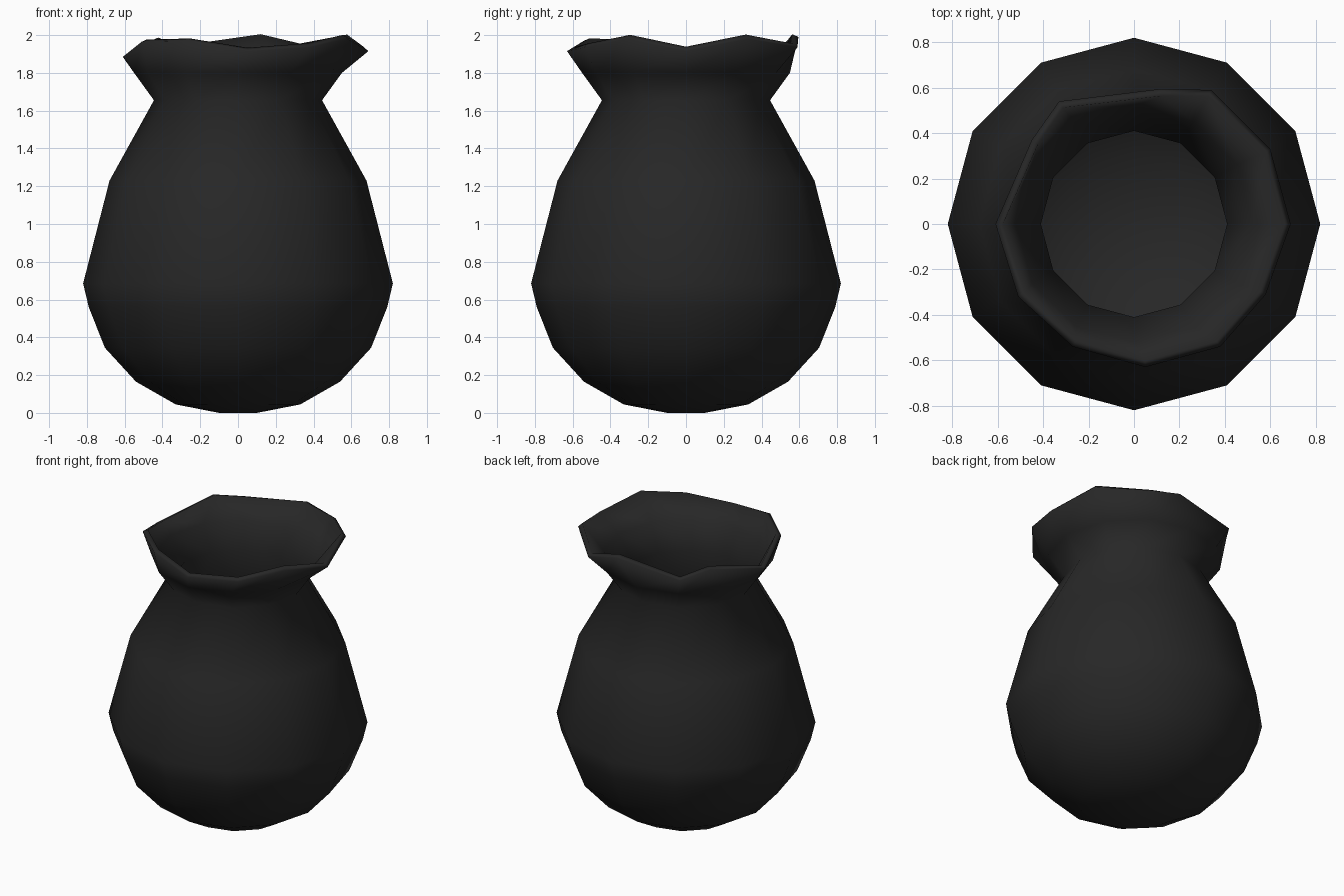
import bpy, bmesh, math

if "Cube" in bpy.data.objects:
    bpy.data.objects.remove(bpy.data.objects["Cube"])

N = 12

def circle(r, z):
    return [(r * math.cos(2 * math.pi * i / N), r * math.sin(2 * math.pi * i / N), z) for i in range(N)]

# Body profile from base to flared neck (radius, height)
profile = [(0.10, 0.0), (0.33, 0.045), (0.54, 0.165), (0.705, 0.345), (0.79, 0.56),
           (0.82, 0.685), (0.68, 1.23), (0.445, 1.655), (0.55, 1.80)]
rings = [circle(r, z) for r, z in profile]

# Uneven, floppy rim
rings.append([(0.69, 0, 1.915), (0.60, 0.33, 1.98), (0.34, 0.59, 1.935), (0.12, 0.595, 1.99),
              (-0.33, 0.54, 1.93), (-0.45, 0.37, 1.975), (-0.61, 0, 1.885), (-0.51, -0.32, 1.965),
              (-0.27, -0.54, 1.97), (0.05, -0.63, 1.915), (0.38, -0.54, 1.935), (0.58, -0.31, 1.98)])

bm = bmesh.new()
loops = [[bm.verts.new(p) for p in ring] for ring in rings]
bm.faces.new(list(reversed(loops[0])))
for a, b in zip(loops, loops[1:]):
    for i in range(N):
        j = (i + 1) % N
        bm.faces.new((a[i], a[j], b[j], b[i]))
for f in bm.faces:
    f.smooth = True

mesh = bpy.data.meshes.new("sack")
bm.to_mesh(mesh)
bm.free()
sack = bpy.data.objects.new("sack", mesh)
bpy.context.collection.objects.link(sack)

# Wall thickness, hollow inside
wall = sack.modifiers.new("wall", 'SOLIDIFY')
wall.thickness = 0.035
wall.offset = -1

mat = bpy.data.materials.new("charcoal")
mat.diffuse_color = (0.02, 0.02, 0.02, 1)
mat.use_nodes = True
mat.node_tree.nodes["Principled BSDF"].inputs["Base Color"].default_value = mat.diffuse_color
mesh.materials.append(mat)
